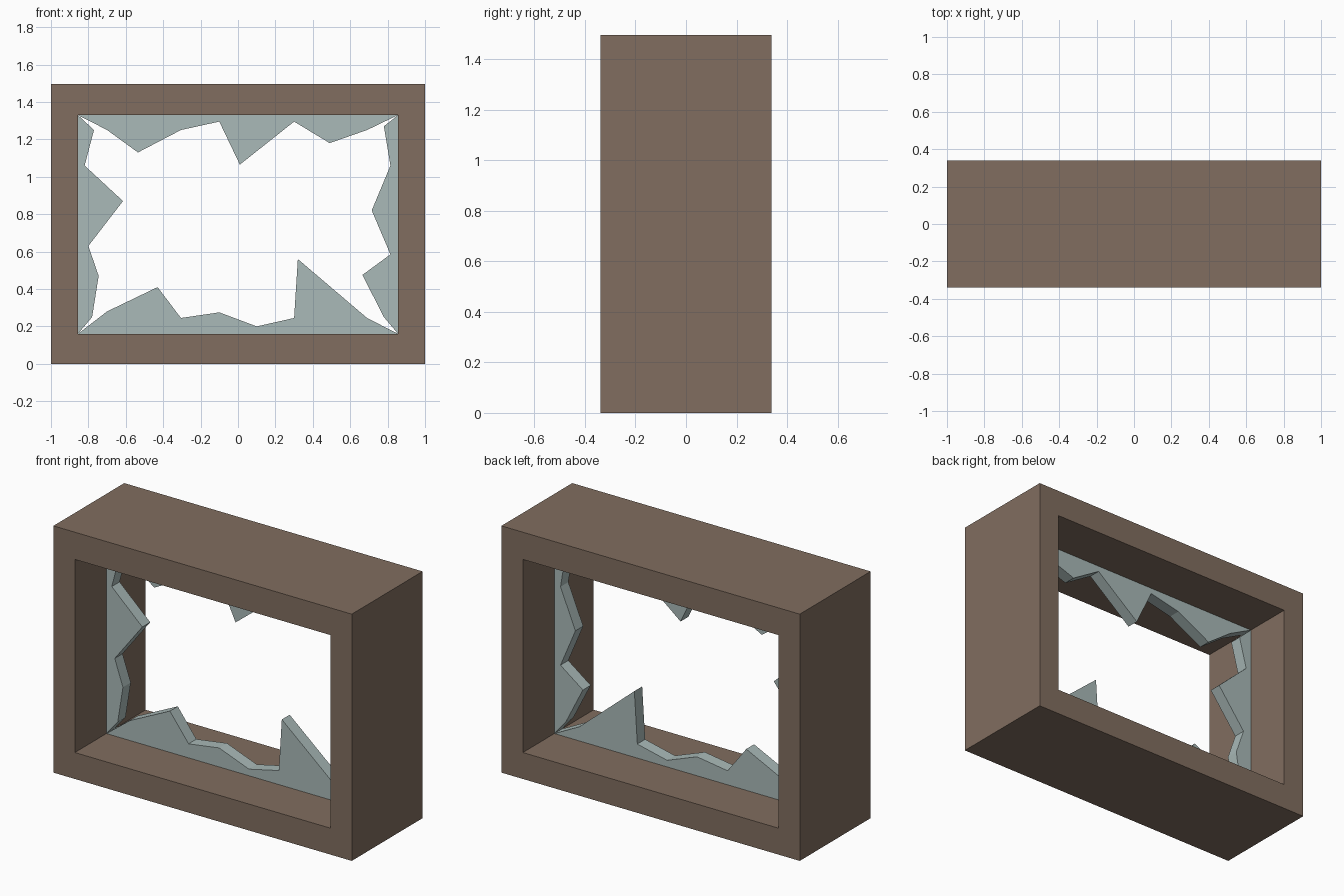
import bpy, bmesh

if "Cube" in bpy.data.objects:
    bpy.data.objects.remove(bpy.data.objects["Cube"])


def material(name, color):
    m = bpy.data.materials.new(name)
    m.diffuse_color = color
    m.use_nodes = True
    m.node_tree.nodes["Principled BSDF"].inputs["Base Color"].default_value = m.diffuse_color
    return m


def make_object(name, bm, mat):
    bmesh.ops.recalc_face_normals(bm, faces=bm.faces)
    mesh = bpy.data.meshes.new(name)
    bm.to_mesh(mesh)
    bm.free()
    mesh.materials.append(mat)
    obj = bpy.data.objects.new(name, mesh)
    bpy.context.collection.objects.link(obj)
    return obj


def glass_strip(name, outline, depth, mat):
    """Extrude a jagged x-z outline along y."""
    bm = bmesh.new()
    face = bm.faces.new([bm.verts.new((x, -depth / 2, z)) for x, z in outline])
    ext = bmesh.ops.extrude_face_region(bm, geom=[face])
    verts = [g for g in ext["geom"] if isinstance(g, bmesh.types.BMVert)]
    bmesh.ops.translate(bm, verts=verts, vec=(0, depth, 0))
    if not face.is_valid or len(bm.faces) < len(outline) + 2:
        bm.faces.new([v for v in bm.verts if v not in verts])
    bmesh.ops.triangulate(bm, faces=[f for f in bm.faces if len(f.verts) > 4])
    bmesh.ops.join_triangles(bm, faces=bm.faces, angle_face_threshold=0.01,
                             angle_shape_threshold=3.1)
    return make_object(name, bm, mat)


wood = material("wood", (0.22, 0.155, 0.115, 1))
glass = material("glass", (0.40, 0.49, 0.48, 1))

# Window frame: rectangular ring with mitred corners
W, H, D = 1.0, 1.495, 0.339
X, Z0, Z1 = 0.856, 0.16, 1.33
outer = [(-W, 0), (W, 0), (W, H), (-W, H)]
inner = [(-X, Z0), (X, Z0), (X, Z1), (-X, Z1)]
bm = bmesh.new()
fo, fi, bo, bi = ([bm.verts.new((x, y, z)) for x, z in ring]
                  for ring, y in ((outer, -D), (inner, -D), (outer, D), (inner, D)))
for i in range(4):
    j = (i + 1) % 4
    for a, b in ((fo, fi), (fi, bi), (bi, bo), (bo, fo)):
        bm.faces.new((a[i], a[j], b[j], b[i]))
make_object("window_frame", bm, wood)

# Broken glass along each side of the opening, corner to corner
bl, br, tr, tl = inner
shards = {
    "glass_top": [tl, (-.70, 1.25), (-.535, 1.13), (-.305, 1.25), (-.10, 1.295),
                  (.01, 1.065), (.30, 1.295), (.49, 1.18), (.69, 1.25), tr],
    "glass_left": [tl, (-.77, 1.25), (-.82, 1.06), (-.615, .87), (-.80, .63),
                   (-.745, .47), (-.78, .25), bl],
    "glass_bottom": [bl, (-.70, .28), (-.43, .41), (-.305, .245), (-.10, .275),
                     (.10, .20), (.30, .245), (.32, .56), (.69, .245), br],
    "glass_right": [tr, (.78, 1.27), (.815, 1.06), (.715, .82), (.815, .585),
                    (.665, .475), (.78, .25), br],
}
for name, outline in shards.items():
    glass_strip(name, outline, 0.075, glass)
